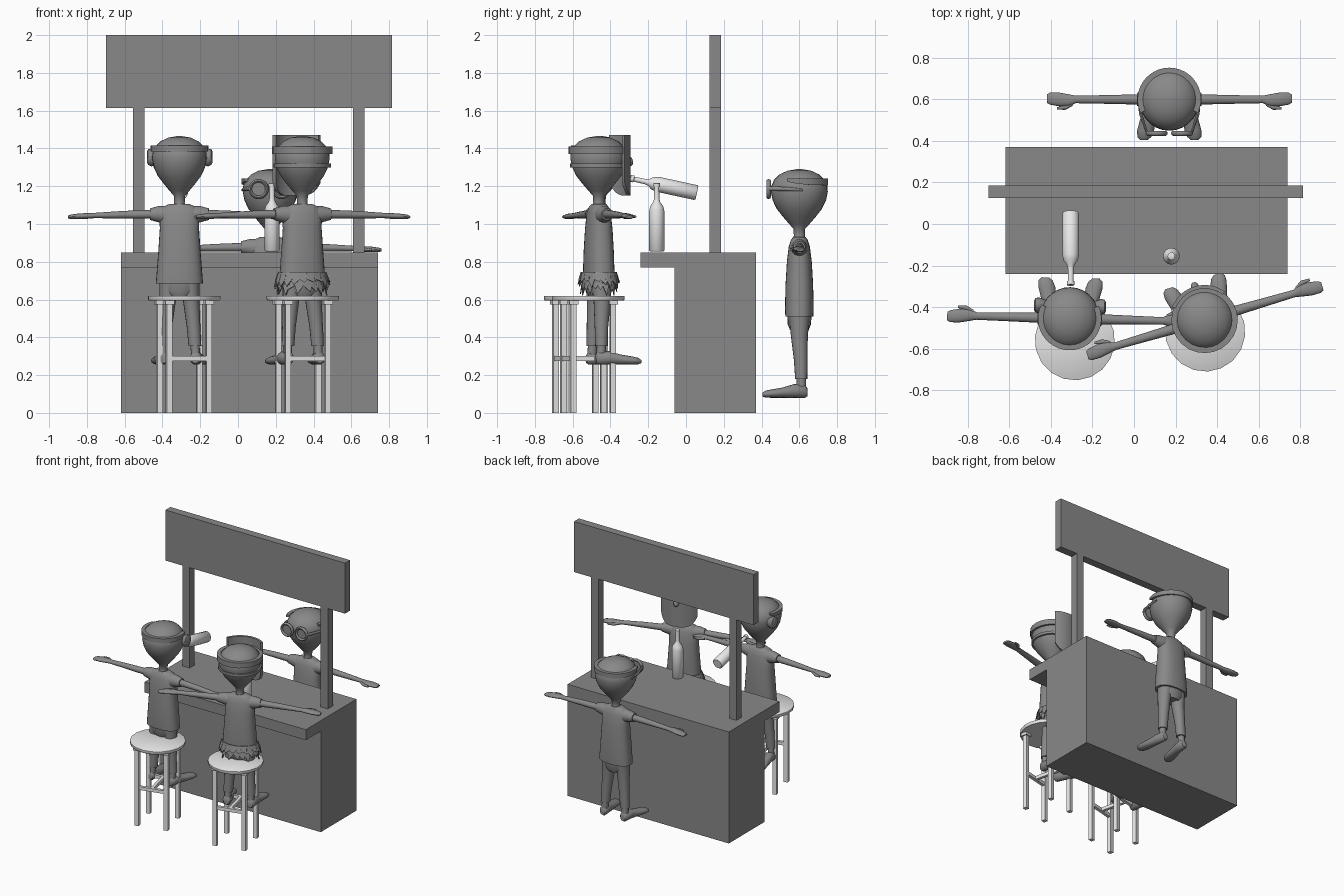
import bpy, bmesh, math, random
from mathutils import Matrix, Vector

if "Cube" in bpy.data.objects:
    bpy.data.objects.remove(bpy.data.objects["Cube"])

random.seed(3)


def material(name, v):
    m = bpy.data.materials.new(name)
    m.diffuse_color = (v, v, v, 1)
    m.use_nodes = True
    m.node_tree.nodes["Principled BSDF"].inputs["Base Color"].default_value = m.diffuse_color
    return m


GREY = material("mid grey", 0.25)
LIGHT = material("light grey", 0.8)
ID = Matrix.Identity(4)


def finish(bm, name, mat, M=ID, smooth=True):
    bmesh.ops.recalc_face_normals(bm, faces=bm.faces)
    bm.transform(M)
    me = bpy.data.meshes.new(name)
    bm.to_mesh(me)
    bm.free()
    me.materials.append(mat)
    if smooth:
        for p in me.polygons:
            p.use_smooth = True
        me.set_sharp_from_angle(angle=math.radians(45))
    ob = bpy.data.objects.new(name, me)
    bpy.context.collection.objects.link(ob)
    return ob


def box(name, x, y, z, mat=GREY, M=ID):
    bm = bmesh.new()
    bmesh.ops.create_cube(bm, size=1)
    for v in bm.verts:
        v.co = [(a + b) / 2 + c * (b - a) for (a, b), c in zip((x, y, z), v.co)]
    return finish(bm, name, mat, M, False)


def loft(name, axis, sections, mat=GREY, M=ID, n=20, power=2.0):
    """Skin over oval sections (centre, radius a, radius b) placed along an axis."""
    a, b = [i for i in range(3) if i != axis]
    bm = bmesh.new()
    rings = []
    for c, ra, rb in sections:
        ring = []
        for i in range(n):
            t = 2 * math.pi * i / n
            co = Vector(c)
            ct, st = math.cos(t), math.sin(t)
            co[a] += ra * math.copysign(abs(ct) ** (2 / power), ct)
            co[b] += rb * math.copysign(abs(st) ** (2 / power), st)
            ring.append(bm.verts.new(co))
        rings.append(ring)
    for r, s in zip(rings, rings[1:]):
        for i in range(n):
            bm.faces.new((r[i], r[(i + 1) % n], s[(i + 1) % n], s[i]))
    bm.faces.new(rings[0])
    bm.faces.new(rings[-1])
    return finish(bm, name, mat, M)


def lathe(name, profile, mat, M=ID, n=24, stretch=1.0):
    return loft(name, 2, [((0, 0, z), r, r * stretch) for r, z in profile], mat, M, n)


def arc_plate(name, r, half, z0, z1, thick, M, back=False, taper=0.0, n=24):
    """Curved plate around the head, facing forward or backward."""
    bm = bmesh.new()
    prev = first = None
    for i in range(n + 1):
        k = 2 * i / n - 1
        a = math.radians(half) * k + (math.pi / 2 if back else -math.pi / 2)
        lo = z0 + taper * k ** 4
        cur = [bm.verts.new((q * math.cos(a), q * math.sin(a), z))
               for q, z in ((r, lo), (r + thick, lo), (r + thick, z1), (r, z1))]
        if prev:
            for j in range(4):
                bm.faces.new((prev[j], prev[(j + 1) % 4], cur[(j + 1) % 4], cur[j]))
        else:
            first = cur
        prev = cur
    bm.faces.new(first)
    bm.faces.new(prev)
    return finish(bm, name, GREY, M)


# Bar stand
box("counter_body", (-0.62, 0.74), (-0.06, 0.37), (0, 0.77))
box("counter_top", (-0.62, 0.74), (-0.24, 0.37), (0.77, 0.85))
for side, x in (("left", -0.525), ("right", 0.64)):
    box(side + "_post", (x - 0.03, x + 0.03), (0.125, 0.185), (0.85, 1.62))
box("sign_board", (-0.7, 0.815), (0.125, 0.185), (1.615, 2.0))


# Stools with four square legs and an H stretcher
def stool(name, x, y):
    M = Matrix.Translation((x, y, 0)) @ Matrix.Rotation(math.radians(13.5), 4, 'Z')
    lathe(name + "_seat", [(0.188, 0.595), (0.193, 0.6), (0.193, 0.618), (0.19, 0.62)], LIGHT, M, 18)
    d, w = 0.108, 0.015
    for sx in (-d, d):
        for sy in (-d, d):
            box(name + "_leg", (sx - w, sx + w), (sy - w, sy + w), (0, 0.6), LIGHT, M)
            box(name + "_leg_cap", (sx - 0.024, sx + 0.024), (sy - 0.024, sy + 0.024), (0.575, 0.597), LIGHT, M)
    for sy in (-d, d):
        box(name + "_side_bar", (-d, d), (sy - 0.011, sy + 0.011), (0.275, 0.3), LIGHT, M)
    box(name + "_middle_bar", (-0.011, 0.011), (-d, d), (0.275, 0.3), LIGHT, M)


stool("left_stool", -0.285, -0.56)
stool("right_stool", 0.343, -0.518)

# Bottles
BOTTLE = [(0.034, 0), (0.04, 0.006), (0.04, 0.215), (0.034, 0.24), (0.018, 0.262), (0.014, 0.28),
          (0.013, 0.34), (0.018, 0.342), (0.018, 0.36), (0.014, 0.362)]
lathe("standing_bottle", BOTTLE, LIGHT, Matrix.Translation((0.18, -0.155, 0.855)))
tilt = Vector((0, -0.345, 0.075)).to_track_quat('Z', 'Y').to_matrix().to_4x4()
lathe("raised_bottle", BOTTLE, LIGHT, Matrix.Translation((-0.305, 0.058, 1.165)) @ tilt)


# People, built facing -y with the soles at z = 0
def person(name, x, y, z, turn):
    M = Matrix.Translation((x, y, z)) @ Matrix.Rotation(math.radians(turn), 4, 'Z')
    lathe(name + "_head", [(0.032, 0.83), (0.028, 0.86), (0.03, 0.895), (0.052, 0.92), (0.085, 0.96),
                           (0.115, 1.0), (0.136, 1.045), (0.145, 1.09), (0.143, 1.12), (0.128, 1.155),
                           (0.1, 1.183), (0.06, 1.202), (0.015, 1.21)], GREY, M, 28, 1.04)
    loft(name + "_shirt", 2, [((0, 0, 0.43), 0.125, 0.074), ((0, 0, 0.47), 0.122, 0.076),
                              ((0, 0, 0.6), 0.112, 0.073), ((0, 0, 0.72), 0.104, 0.066),
                              ((0, 0, 0.8), 0.106, 0.056), ((0, 0, 0.835), 0.09, 0.045),
                              ((0, 0, 0.852), 0.05, 0.033)], GREY, M, 28, 2.4)
    loft(name + "_hips", 2, [((0, 0, 0.36), 0.06, 0.05), ((0, 0, 0.39), 0.1, 0.062),
                             ((0, 0, 0.45), 0.108, 0.065)], GREY, M)
    for s in (-1, 1):
        side = name + ("_left" if s < 0 else "_right")
        loft(side + "_sleeve", 0, [((s * 0.06, 0, 0.79), 0.045, 0.052), ((s * 0.11, 0, 0.797), 0.04, 0.043),
                                   ((s * 0.155, 0, 0.797), 0.032, 0.031)], GREY, M)
        loft(side + "_arm", 0, [((s * 0.13, 0, 0.797), 0.025, 0.024), ((s * 0.3, 0, 0.794), 0.021, 0.02),
                                ((s * 0.45, 0, 0.79), 0.018, 0.014), ((s * 0.48, -0.004, 0.788), 0.028, 0.015),
                                ((s * 0.53, 0, 0.786), 0.033, 0.015), ((s * 0.575, 0.004, 0.783), 0.029, 0.012),
                                ((s * 0.59, 0.004, 0.782), 0.02, 0.007)], GREY, M, 16)
        loft(side + "_thumb", 0, [((s * 0.465, -0.02, 0.787), 0.01, 0.01), ((s * 0.5, -0.038, 0.785), 0.012, 0.01),
                                  ((s * 0.54, -0.043, 0.784), 0.006, 0.006)], GREY, M, 12)
        loft(side + "_trouser_leg", 2, [((s * 0.082, 0.01, 0.1), 0.034, 0.032), ((s * 0.075, 0.007, 0.2), 0.036, 0.036),
                                        ((s * 0.063, 0, 0.33), 0.043, 0.045), ((s * 0.056, 0, 0.43), 0.05, 0.055)],
             GREY, M, 16)
        loft(side + "_ankle", 2, [((s * 0.086, 0.012, 0.03), 0.024, 0.026),
                                  ((s * 0.083, 0.01, 0.11), 0.024, 0.024)], GREY, M, 16)
        loft(side + "_shoe", 1, [((s * 0.085, 0.042, 0.03), 0.02, 0.022), ((s * 0.086, 0.03, 0.035), 0.03, 0.035),
                                 ((s * 0.092, -0.03, 0.036), 0.032, 0.036), ((s * 0.103, -0.09, 0.027), 0.036, 0.027),
                                 ((s * 0.114, -0.15, 0.022), 0.041, 0.022), ((s * 0.12, -0.18, 0.019), 0.034, 0.018),
                                 ((s * 0.122, -0.195, 0.017), 0.018, 0.01)], GREY, M, 16)
    return M


# Bartender with round glasses
M = person("bartender", 0.17, 0.6, 0.08, 0)
arc_plate("bartender_hair_rim", 0.127, 115, 1.125, 1.16, 0.026, M, True, 0.02)
for s in (-1, 1):
    bm = bmesh.new()
    n, m = 28, 8
    grid = []
    for i in range(n):
        a = 2 * math.pi * i / n
        ring = []
        for j in range(m):
            b = 2 * math.pi * j / m
            q = 0.044 + 0.009 * math.cos(b)
            ring.append(bm.verts.new((s * 0.061 + q * math.cos(a), -0.163 + 0.012 * math.sin(b),
                                      1.105 + q * math.sin(a))))
        grid.append(ring)
    for i in range(n):
        for j in range(m):
            bm.faces.new((grid[i][j], grid[(i + 1) % n][j], grid[(i + 1) % n][(j + 1) % m], grid[i][(j + 1) % m]))
    finish(bm, "glasses_ring", GREY, M)
    loft("glasses_lens", 1, [((s * 0.061, -0.163, 1.105), 0.042, 0.042),
                             ((s * 0.061, -0.157, 1.105), 0.042, 0.042)], GREY, M, 24)
    loft("glasses_temple", 1, [((s * 0.108, -0.16, 1.108), 0.006, 0.012), ((s * 0.138, -0.07, 1.106), 0.008, 0.01),
                               ((s * 0.147, 0.02, 1.1), 0.006, 0.006)], GREY, M, 8)

# Left guest with ears
M = person("left_guest", -0.31, -0.455, 0.255, 178.5)
arc_plate("left_guest_hair_rim", 0.127, 115, 1.125, 1.16, 0.026, M, True, 0.02)
for s in (-1, 1):
    loft("ear", 0, [((s * 0.115, -0.06, 1.09), 0.025, 0.03), ((s * 0.15, -0.06, 1.095), 0.038, 0.045),
                    ((s * 0.167, -0.06, 1.1), 0.034, 0.042), ((s * 0.174, -0.06, 1.1), 0.02, 0.028)], GREY, M, 16)

# Right guest with headband, face mask and leaf skirt
M = person("right_guest", 0.34, -0.462, 0.255, 196.4)
arc_plate("headband", 0.132, 180, 1.115, 1.155, 0.028, M)
arc_plate("mask_strap", 0.138, 180, 1.045, 1.065, 0.014, M)
arc_plate("face_mask", 0.15, 52, 0.895, 1.215, 0.018, M, taper=0.07)
loft("mask_nose", 1, [((0, -0.16, 1.08), 0.022, 0.03), ((0, -0.18, 1.075), 0.016, 0.022),
                      ((0, -0.188, 1.07), 0.008, 0.01)], GREY, M, 12)
bm = bmesh.new()
for layer, (top, low, flare) in enumerate(((0.465, 0.385, 0.0), (0.49, 0.42, 0.014))):
    for i in range(20):
        a = 2 * math.pi * (i + 0.5 * layer) / 20
        pts = []
        for da, k, z in ((-0.17, 1, top), (0.17, 1, top), (0.21, 1.12, (top + low) / 2),
                         (random.uniform(-0.15, 0.15), 1.2, low + random.uniform(-0.02, 0.02)),
                         (-0.21, 1.12, (top + low) / 2)):
            pts.append((math.cos(a + da) * (0.117 * k + flare), math.sin(a + da) * (0.079 * k + flare), z))
        out = [bm.verts.new(p) for p in pts]
        inn = [bm.verts.new((p[0] * 0.95, p[1] * 0.95, p[2])) for p in pts]
        bm.faces.new(out)
        bm.faces.new(inn[::-1])
        for j in range(5):
            bm.faces.new((out[j], inn[j], inn[(j + 1) % 5], out[(j + 1) % 5]))
finish(bm, "leaf_skirt", GREY, M, False)
